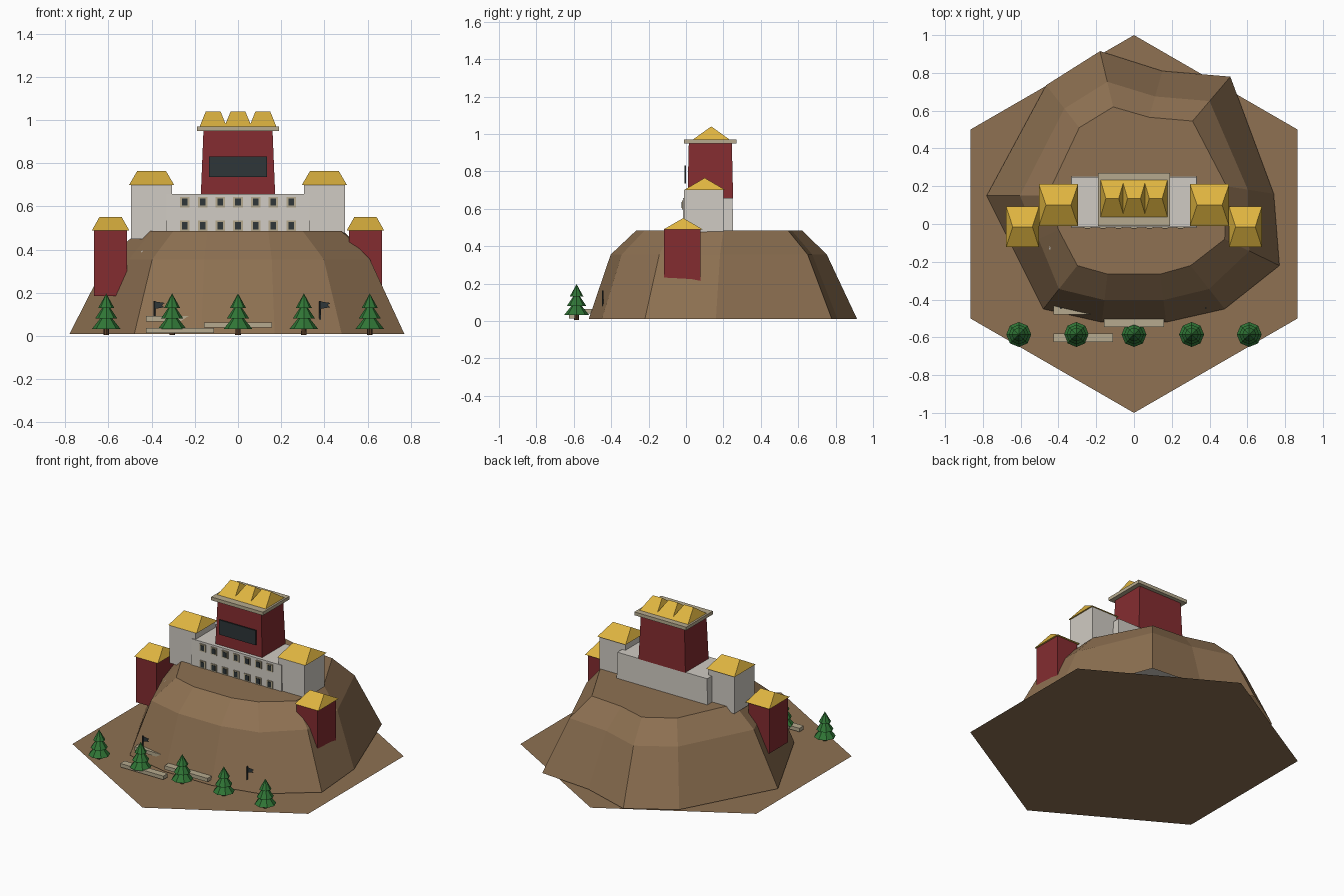
import bpy, bmesh, math

cube = bpy.data.objects.get("Cube")
if cube:
    bpy.data.objects.remove(cube, do_unlink=True)


def material(name, rgb):
    lin = [((c / 255 + 0.055) / 1.055) ** 2.4 for c in rgb] + [1]
    m = bpy.data.materials.new(name)
    m.use_nodes = True
    m.diffuse_color = lin
    m.node_tree.nodes["Principled BSDF"].inputs["Base Color"].default_value = lin
    return m


EARTH = material("earth_brown", (142, 113, 82))
WHITE = material("whitewash", (208, 203, 195))
RED = material("deep_red", (132, 44, 48))
GOLD = material("roof_gold", (222, 180, 64))
STONE = material("pale_stone", (182, 170, 142))
DARK = material("dark_slate", (46, 54, 56))
GREEN = material("pine_green", (48, 118, 54))
BARK = material("bark_brown", (92, 64, 42))


def finish(name, bm, mat):
    mesh = bpy.data.meshes.new(name)
    bm.to_mesh(mesh)
    bm.free()
    mesh.materials.append(mat)
    obj = bpy.data.objects.new(name, mesh)
    bpy.context.collection.objects.link(obj)
    return obj


def block(name, mat, x, y, z0, z1, base, top=None):
    """Box with half sizes at base and top; a zero top size makes a hip roof."""
    bm = bmesh.new()
    rings = []
    for z, (hx, hy) in ((z0, base), (z1, top or base)):
        rings.append([bm.verts.new((x + sx * hx, y + sy * hy, z))
                      for sx, sy in ((-1, -1), (1, -1), (1, 1), (-1, 1))])
    low, high = rings
    bm.faces.new(low[::-1])
    bm.faces.new(high)
    for i in range(4):
        j = (i + 1) % 4
        bm.faces.new((low[i], low[j], high[j], high[i]))
    bmesh.ops.remove_doubles(bm, verts=bm.verts, dist=0.0005)
    return finish(name, bm, mat)


def cone(name, mat, x, y, z0, z1, r0, r1, sides=8):
    bm = bmesh.new()
    bmesh.ops.create_cone(bm, cap_ends=True, segments=sides,
                          radius1=r0, radius2=r1, depth=z1 - z0)
    bmesh.ops.translate(bm, verts=bm.verts, vec=(x, y, (z0 + z1) / 2))
    return finish(name, bm, mat)


# Hexagonal ground sheet
bm = bmesh.new()
bm.faces.new([bm.verts.new((math.sin(-a * math.pi / 3), math.cos(a * math.pi / 3), 0))
              for a in range(6)])
finish("ground", bm, EARTH)

# Faceted hill: plateau outline, foot outline and a shoulder ring between them
plateau = [(-.30, -.22), (-.14, -.265), (.14, -.265), (.30, -.22), (.48, -.08), (.49, .20),
           (.31, .545), (.08, .565), (-.11, .62), (-.29, .51), (-.46, .15), (-.40, -.03)]
foot = [(-.48, -.45), (-.17, -.52), (.17, -.52), (.48, -.45), (.77, -.22), (.74, .16),
        (.51, .78), (.15, .81), (-.18, .915), (-.465, .735), (-.78, .15), (-.635, -.14)]
bm = bmesh.new()
rings = [[], [], []]
for i, (p, f) in enumerate(zip(plateau, foot)):
    t = 0.54 if i < 4 else 0.45
    shoulder = [a + (b - a) * t for a, b in zip(p, f)]
    for ring, xy, z in zip(rings, (f, shoulder, p), (0.01, 0.355, 0.485)):
        ring.append(bm.verts.new((*xy, z)))
for low, high in zip(rings, rings[1:]):
    for i in range(len(low)):
        j = (i + 1) % len(low)
        bm.faces.new((low[i], low[j], high[j], high[i]))
bm.faces.new(rings[-1])
finish("hill", bm, EARTH)

# White lower hall with two rows of framed windows
block("white_hall", WHITE, 0, 0.117, 0.47, 0.657, (0.333, 0.135), (0.33, 0.132))
for row, z in (("lower", 0.51), ("upper", 0.62)):
    for c in range(7):
        x = (c - 3) * 0.082
        block(f"{row}_window_frame_{c}", STONE, x, -0.018, z - 0.024, z + 0.024, (0.022, 0.004))
        block(f"{row}_window_pane_{c}", DARK, x, -0.021, z - 0.017, z + 0.017, (0.013, 0.004))

# Red central keep with hanging, cornice and triple roof
block("red_keep", RED, 0, 0.13, 0.655, 0.95, (0.172, 0.122), (0.16, 0.115))
block("keep_hanging", DARK, 0, -0.004, 0.735, 0.832, (0.135, 0.0045))
block("keep_cornice", STONE, 0, 0.13, 0.948, 0.97, (0.19, 0.14))
for i in (-1, 0, 1):
    block(f"keep_roof_{i + 2}", GOLD, i * 0.115, 0.135, 0.97, 1.04, (0.0625, 0.098), (0.034, 0))

# Paired side towers
for side, s in (("left", 1), ("right", -1)):
    block(f"{side}_white_tower", WHITE, s * 0.4, 0.095, 0.45, 0.70, (0.095, 0.105))
    block(f"{side}_white_tower_roof", GOLD, s * 0.4, 0.1, 0.70, 0.765, (0.104, 0.111), (0.066, 0))
    block(f"{side}_red_tower", RED, s * 0.59, -0.02, 0.185, 0.488, (0.076, 0.098))
    block(f"{side}_red_tower_roof", GOLD, s * 0.59, -0.015, 0.488, 0.55, (0.087, 0.108), (0.052, 0))

# Small ramp wedge beside the hall
bm = bmesh.new()
top = [bm.verts.new(p) for p in ((-.45, -.135, .385), (-.37, -.135, .445), (-.425, .01, .455))]
low = [bm.verts.new((v.co.x + 0.03, v.co.y + 0.02, v.co.z - 0.05)) for v in top]
bm.faces.new(top)
bm.faces.new(low[::-1])
for i in range(3):
    j = (i + 1) % 3
    bm.faces.new((low[i], low[j], top[j], top[i]))
finish("ramp_wedge", bm, WHITE)

# Zigzag path steps
for i, (x, y, z) in enumerate(((-.268, -.603, .025), (0, -.523, .051), (-.268, -.455, .08))):
    block(f"path_step_{i + 1}", STONE, x, y, z - 0.012, z + 0.012, (0.158, 0.023))

# Pine trees
for i in range(5):
    x, y = (i - 2) * 0.305, -0.585
    cone(f"tree_{i}_trunk", BARK, x, y, 0.005, 0.05, 0.013, 0.011)
    for tier, (z0, z1, r) in enumerate(((.033, .115, .066), (.08, .158, .052), (.13, .197, .037))):
        cone(f"tree_{i}_tier_{tier}", GREEN, x, y, z0, z1, r, 0)

# Flags on poles
for side, x in (("right", -0.387), ("left", 0.38)):
    cone(f"{side}_flag_pole", DARK, x, -0.445, 0.07, 0.163, 0.005, 0.005, 6)
    bm = bmesh.new()
    pts = ((0, .16), (0, .125), (.045, .133), (.035, .143), (.048, .153))
    bm.faces.new([bm.verts.new((x + dx, -0.445, z)) for dx, z in pts])
    finish(f"{side}_flag", bm, DARK)
